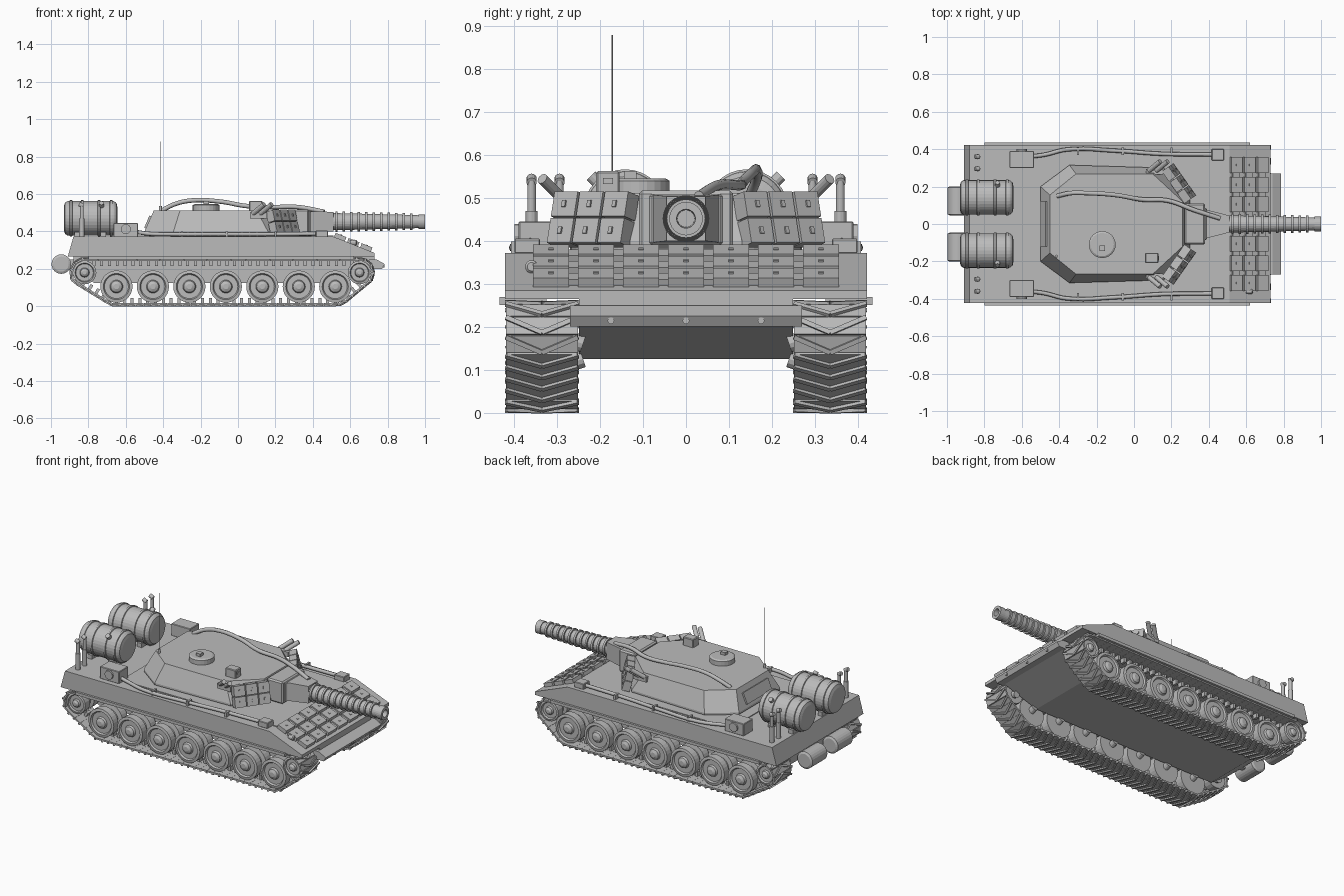
import bpy, bmesh, math
from mathutils import Vector, Matrix
from mathutils.geometry import convex_hull_2d

old = bpy.data.objects.get("Cube")
if old:
    bpy.data.objects.remove(old, do_unlink=True)

grey = bpy.data.materials.new("armour_grey")
grey.use_nodes = True
grey.diffuse_color = (0.5, 0.5, 0.5, 1)
grey.node_tree.nodes["Principled BSDF"].inputs["Base Color"].default_value = (0.5, 0.5, 0.5, 1)
SIDES = (("left", 1), ("right", -1))
round_parts = []


def finish(name, bm, smooth=False):
    bmesh.ops.recalc_face_normals(bm, faces=bm.faces)
    mesh = bpy.data.meshes.new(name)
    bm.to_mesh(mesh)
    bm.free()
    mesh.materials.append(grey)
    ob = bpy.data.objects.new(name, mesh)
    bpy.context.collection.objects.link(ob)
    if smooth:
        round_parts.append(ob)
    return ob


def add_box(bm, centre, size, rot=None):
    m = Matrix.Translation(centre) @ (rot or Matrix()).to_4x4() @ Matrix.Diagonal((*size, 1))
    bmesh.ops.create_cube(bm, size=1, matrix=m)


def box(name, centre, size, rot=None, bevel=0):
    bm = bmesh.new()
    add_box(bm, centre, size, rot)
    ob = finish(name, bm)
    if bevel:
        mod = ob.modifiers.new("edge_bevel", 'BEVEL')
        mod.width, mod.segments = bevel, 1
    return ob


def loft(name, rings):
    """Join closed rings of equal length and cap both ends."""
    bm = bmesh.new()
    rows = [[bm.verts.new(p) for p in r] for r in rings]
    n = len(rows[0])
    for a, b in zip(rows, rows[1:]):
        for i in range(n):
            bm.faces.new((a[i], a[(i + 1) % n], b[(i + 1) % n], b[i]))
    bm.faces.new(rows[0])
    bm.faces.new(rows[-1])
    return finish(name, bm)


def side_prism(name, pts, half):
    return loft(name, [[(x, y, z) for x, z in pts] for y in (-half, half)])


def lathe(name, profile, origin, axis, n=24):
    """Turn (distance, radius) points round an axis; the ends are capped."""
    rot = Vector(axis).to_track_quat('Z', 'Y')
    rings = []
    for d, r in profile:
        rings.append([Vector(origin) + rot @ Vector((r * math.cos(a), r * math.sin(a), d))
                      for a in (2 * math.pi * i / n for i in range(n))])
    ob = loft(name, rings)
    round_parts.append(ob)
    return ob


def rod(name, a, b, r, n=12):
    d = Vector(b) - Vector(a)
    return lathe(name, [(0, r), (d.length, r)], a, d, n)


def hose(name, pts, r):
    cu = bpy.data.curves.new(name, 'CURVE')
    cu.dimensions, cu.bevel_depth, cu.bevel_resolution = '3D', r, 2
    cu.use_fill_caps, cu.resolution_u = True, 6
    sp = cu.splines.new('BEZIER')
    sp.bezier_points.add(len(pts) - 1)
    for bp, p in zip(sp.bezier_points, pts):
        bp.co = p
        bp.handle_left_type = bp.handle_right_type = 'AUTO'
    cu.materials.append(grey)
    bpy.context.collection.objects.link(bpy.data.objects.new(name, cu))


# Hull
side_prism("lower_hull", [(-.88, .27), (-.88, .2), (-.77, .125), (.5, .125), (.73, .2), (.73, .27)], .25)
side_prism("upper_hull", [(-.91, .265), (-.88, .372), (.51, .372), (.73, .285), (.73, .265)], .422)
side_prism("nose_plate", [(.7, .2), (.77, .2), (.785, .225), (.74, .25), (.7, .25)], .27)
box("deck_plate", (-.02, 0, .373), (1.06, .7, .008))
for y in (-.175, 0, .175):
    rod("nose_bolt", (.75, y, .214), (.784, y, .214), .008)
for label, s in SIDES:
    box(label + "_fender", (-.09, s * .38, .26), (1.42, .11, .018))

# Reactive blocks on the sloping front plate
slope = Vector((.22, 0, -.087)).normalized()
tilt = Matrix.Rotation(math.atan2(.087, .22), 3, 'Y')
up = tilt @ Vector((0, 0, 1))
bm = bmesh.new()
for row in range(3):
    base = Vector((.51, 0, .372)) + slope * (.035 + row * .075)
    for k in range(-3, 4):
        at = base + Vector((0, k * .105, 0))
        add_box(bm, at + up * .01, (.062, .084, .026), tilt)
        add_box(bm, at + up * .022, (.01, .012, .008), tilt)
        if k < 3:
            add_box(bm, at + up * .006 + Vector((0, .052, 0)), (.04, .03, .018), tilt)
finish("front_reactive_blocks", bm)


# Running gear
WHEEL_X = [-.65 + i * .195 for i in range(7)]
rollers = [(-.82, .18, .068), (-.65, .105, .093), (.52, .105, .093), (.65, .18, .068)]
cloud = [Vector((x + r * math.cos(a), z + r * math.sin(a)))
         for x, z, r in rollers for a in (math.pi * i / 16 for i in range(32))]
loop = [cloud[i] for i in convex_hull_2d(cloud)]
if sum(a.cross(b) for a, b in zip(loop, loop[1:] + loop[:1])) < 0:
    loop.reverse()


def spaced(points, step):
    """Evenly spaced positions and directions along a closed path."""
    edges = list(zip(points, points[1:] + points[:1]))
    total = sum((b - a).length for a, b in edges)
    count = round(total / step)
    out, walked, i = [], 0, 0
    for k in range(count):
        d = k * total / count
        while walked + (edges[i][1] - edges[i][0]).length < d:
            walked += (edges[i][1] - edges[i][0]).length
            i += 1
        t = (edges[i][1] - edges[i][0]).normalized()
        out.append((edges[i][0] + t * (d - walked), t))
    return out


for label, s in SIDES:
    mid = s * .336
    bm = bmesh.new()
    for p, t in spaced(loop, .042):
        tan, nrm = Vector((t.x, 0, t.y)), Vector((t.y, 0, -t.x))
        frame = Matrix((tan, nrm.cross(tan), nrm)).transposed()
        c = Vector((p.x, mid, p.y))
        add_box(bm, c, (.041, .168, .01), frame)
        add_box(bm, c - nrm * .018, (.016, .03, .03), frame)
        for h in (-1, 1):
            bar = frame @ Matrix.Rotation(h * .42, 3, 'Z')
            add_box(bm, c + nrm * .008 + Vector((0, h * .042, 0)), (.011, .092, .009), bar)
    finish(label + "_track", bm)
    out = (0, s, 0)
    wheel = [(0, .06), (0, .086), (.05, .086), (.055, .06), (.085, .06), (.09, .086), (.135, .086),
             (.138, .07), (.128, .064), (.128, .035), (.14, .03), (.148, .014)]
    for x in WHEEL_X:
        lathe(label + "_road_wheel", wheel, (x, s * .265, .105), out, 28)
    for x, tag in ((-.82, "_drive_sprocket"), (.65, "_idler_wheel")):
        lathe(label + tag, [(d, r * .73) for d, r in wheel], (x, s * .265, .18), out, 20)
    for x in WHEEL_X + [-.82, .65]:
        z = .18 if x in (-.82, .65) else .105
        rod(label + "_axle", (x, s * .24, max(z, .145) - .02), (x, s * .3, z), .02)

# Turret
low = [(-.5, .2), (-.345, .315), (.16, .3), (.3, .13)]
top = [(-.45, .155), (-.31, .268), (.1, .268), (.26, .12)]
ring = lambda half, z: [(x, y, z) for x, y in half] + [(x, -y, z) for x, y in reversed(half)]
loft("turret_body", [ring(low, .388), ring(low, .4), ring(top, .512)])
rod("turret_ring", (-.08, 0, .37), (-.08, 0, .39), .27, 40)
box("turret_rear_panel", (-.482, 0, .45), (.012, .24, .07), Matrix.Rotation(.4, 3, 'Y'))
lathe("hatch", [(0, .072), (.03, .072), (.036, .062)], (-.17, -.11, .51), (0, 0, 1))
box("hatch_handle", (-.17, -.13, .553), (.03, .03, .02))
box("sight_box", (.095, -.182, .535), (.07, .055, .055), bevel=.004)
box("sight_window", (.131, -.182, .54), (.006, .024, .014))
rod("antenna_base", (-.415, -.172, .5), (-.415, -.172, .535), .008)
rod("antenna", (-.415, -.172, .53), (-.415, -.172, .88), .0018, 6)

for label, s in SIDES:
    # Cheek blocks, leaning back with the turret face
    along = Vector((.12, -s * .17, 0)).normalized()
    face = Vector((.17, s * .12, .055)).normalized()
    frame = Matrix((along, face.cross(along), face)).transposed()
    bm = bmesh.new()
    for i in range(3):
        for j in (-1, 1):
            c = Vector((.24, s * .217, .45)) + along * (i - 1) * .072 + face.cross(along) * j * .032
            add_box(bm, c, (.066, .06, .045), frame)
            add_box(bm, c + face * .023, (.01, .016, .008), frame)
    finish(label + "_cheek_blocks", bm)
    # Smoke launchers
    for dx in (0, .04):
        rod(label + "_smoke_launcher", (.08 + dx, s * .285, .495), (.14 + dx, s * .335, .545), .013)
    box(label + "_launcher_bracket", (.11, s * .28, .485), (.09, .03, .03))

# Gun
box("mantlet", (.325, 0, .45), (.11, .22, .135), bevel=.008)
box("mantlet_frame", (.37, 0, .45), (.04, .17, .12), bevel=.006)
square = lambda x, y, z: [(x, -y, .452 - z), (x, y, .452 - z), (x, y, .452 + z), (x, -y, .452 + z)]
loft("gun_sleeve", [square(.375, .08, .056), square(.51, .045, .052)])
profile = [(0, .046)]
for i in range(11):
    d = .02 + i * .04
    r = .046 - .012 * d / .5
    profile += [(d, r), (d, r + .009), (d + .012, r + .009), (d + .012, r)]
profile += [(.465, .034), (.465, .039), (.5, .039), (.5, .022), (.45, .02)]
lathe("gun_barrel", profile, (.5, 0, .452), (1, 0, 0))
hose("turret_hose", [(-.41, .15, .51), (-.34, .165, .545), (-.25, .165, .565), (-.1, .155, .56),
                     (.05, .13, .535), (.18, .125, .53), (.32, .075, .53), (.46, .03, .505)], .012)

# Rear drums, posts, deck boxes and side hoses
for label, s in SIDES:
    drum = [(0, .065), (.006, .084), (.02, .092)]
    for d in (.03, .09, .18, .245):
        drum += [(d, .092), (d + .002, .097), (d + .014, .097), (d + .016, .092)]
    drum += [(.27, .09), (.282, .08), (.286, .06)]
    lathe(label + "_fuel_drum", drum, (-.931, s * .142, .47), (1, 0, 0), 32)
    for x in (-.86, -.72):
        box(label + "_drum_cradle", (x, s * .142, .382), (.03, .14, .03))
    rod(label + "_drum_cap", (-.73, s * .2, .53), (-.73, s * .222, .552), .014)
    lathe(label + "_rear_canister", [(0, .04), (.006, .052), (.149, .052), (.155, .04)],
          (-.945, s * .046, .225), (0, s, 0))
    box(label + "_canister_bracket", (-.9, s * .12, .225), (.05, .03, .05))
    for y in (.295, .36):
        rod(label + "_exhaust_sleeve", (-.835, s * y, .37), (-.835, s * y, .47), .014)
        rod(label + "_exhaust_pipe", (-.835, s * y, .46), (-.835, s * y, .54), .01)
        rod(label + "_exhaust_tip", (-.828, s * y, .536), (-.85, s * y, .546), .012)
    box(label + "_rear_deck_box", (-.6, s * .345, .408), (.13, .09, .075), bevel=.003)
    rod(label + "_deck_lamp", (-.6, s * .38, .412), (-.6, s * .4, .412), .027)
    box(label + "_front_deck_box", (.448, s * .37, .388), (.065, .06, .035), bevel=.003)
    hose(label + "_side_hose", [(-.56, s * .36, .4), (-.48, s * .37, .388), (-.36, s * .398, .385),
                                (-.1, s * .392, .385), (.15, s * .375, .385), (.42, s * .372, .388)], .011)
    for x in (-.3, -.06, .2):
        box(label + "_hose_clamp", (x, s * .388, .385), (.012, .04, .028))
lathe("headlamp", [(0, .012), (.03, .015), (.035, .01)], (.6, -.36, .34), (1, 0, 0))

for ob in bpy.context.view_layer.objects:
    ob.select_set(ob in round_parts)
bpy.context.view_layer.objects.active = round_parts[0]
bpy.ops.object.shade_smooth_by_angle(angle=math.radians(35))
